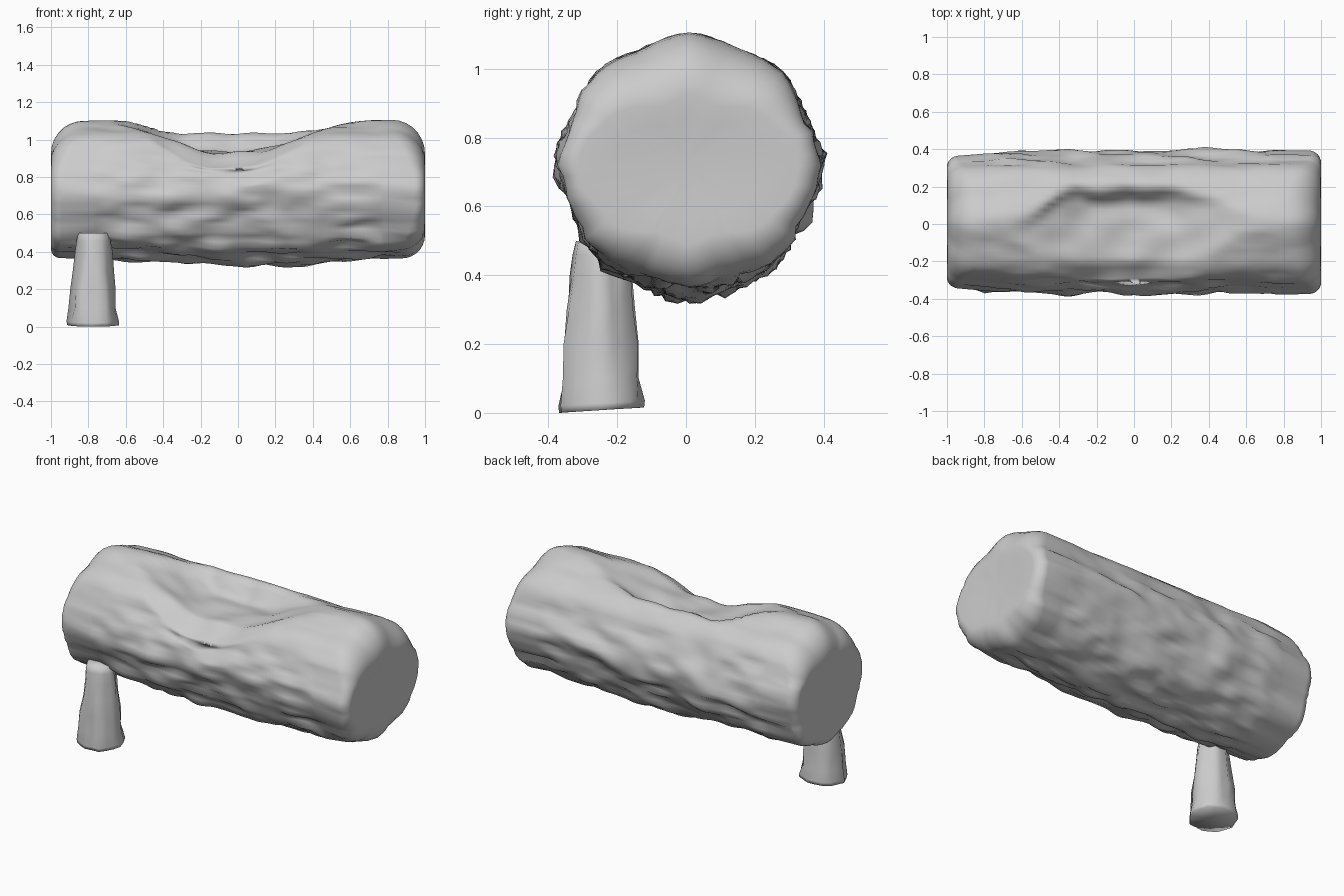
import bpy, bmesh, math
from mathutils import Vector, noise

if "Cube" in bpy.data.objects:
    bpy.data.objects.remove(bpy.data.objects["Cube"])


def smoothstep(a, b, v):
    t = max(0.0, min(1.0, (v - a) / (b - a)))
    return t * t * (3 - 2 * t)


def soft_min(a, b, k):
    h = max(k - abs(a - b), 0) / k
    return min(a, b) - h * h * k / 4


def loft(name, rings, tip_a, tip_b):
    """Skin a list of point rings and close both ends with a fan."""
    bm = bmesh.new()
    rows = [[bm.verts.new(p) for p in ring] for ring in rings]
    n = len(rows[0])
    for a, b in zip(rows, rows[1:]):
        for i in range(n):
            j = (i + 1) % n
            bm.faces.new((a[i], a[j], b[j], b[i]))
    for row, tip in ((rows[0], tip_a), (rows[-1], tip_b)):
        c = bm.verts.new(tip)
        for i in range(n):
            bm.faces.new((row[i], row[(i + 1) % n], c))
    bmesh.ops.recalc_face_normals(bm, faces=bm.faces)
    me = bpy.data.meshes.new(name)
    bm.to_mesh(me)
    bm.free()
    me.polygons.foreach_set("use_smooth", [True] * len(me.polygons))
    ob = bpy.data.objects.new(name, me)
    bpy.context.collection.objects.link(ob)
    return ob


# Log: bark surface with softened ends and a hollowed seat on top
SIDES, CZ = 72, 0.72
ANGLES = [2 * math.pi * i / SIDES for i in range(SIDES)]


def log_point(x, th, shrink):
    c, s = math.cos(th), math.sin(th)
    rough = (0.3 + 0.7 * smoothstep(0.75, 0.2, s)) * (1 - 0.6 * smoothstep(0.7, 1.0, abs(x)))
    big = noise.noise(Vector((x * 1.8, c * 2.6, s * 2.6)))
    fine = noise.noise(Vector((x * 4.5 + 7, c * 6.5, s * 6.5)))
    chip = noise.noise(Vector((x * 7 + 3, c * 13, s * 13)))
    r = 0.367 + 0.006 * s + rough * (0.018 * big + 0.032 * fine + 0.016 * chip)
    r += 0.009 * math.cos(8 * th)
    r -= 0.012 * smoothstep(-0.7, -1, s) * abs(x) ** 3
    r += 0.022 * smoothstep(-0.5, -1, s) * math.exp(-((x - 0.15) / 0.3) ** 2)
    r -= shrink
    y = r * c * (1 - 0.06 * smoothstep(0.6, 0.95, -x)) + 0.01
    z = CZ + r * s
    # seat hollow, open to the front, with a ragged ridge at the back
    dip = math.exp(-(abs(x + 0.04) / 0.47) ** 2.6)
    if s > 0 and dip > 0.01:
        edge = 0.18 + 0.06 * noise.noise(Vector((x * 4, 3, 1))) - 0.5 * max(0, -0.3 - x)
        front = 1 - smoothstep(edge - 0.07, edge + 0.04, y)
        floor = 1.11 - dip * (0.18 * front + 0.055 * (1 - front))
        floor += dip * 0.03 * noise.noise(Vector((x * 5, y * 9, 5)))
        floor -= dip * 0.85 * max(0, -0.2 - y)
        z = soft_min(z, floor, 0.04 * dip)
    return y, z


def round_depth(th, side):
    """How far the end rounding reaches: deep on top, tight at the sides."""
    s = math.sin(th)
    low = 0.05 if side < 0 else 0.13
    return 0.06 + 0.12 * smoothstep(0.2, 1, s) + (low - 0.06) * smoothstep(-0.2, -1, s)


def end_rings(side):
    """Rings running from the cap centre out to the log body."""
    rings = []
    for k in (0.35, 0.7):
        ring = []
        for th in ANGLES:
            y, z = log_point(side, th, round_depth(th, side))
            ring.append((side * 0.992, y * k, CZ + (z - CZ) * k))
        rings.append(ring)
    for t in range(8):
        u = math.pi / 2 * (1 - t / 7)
        ring = []
        for th in ANGLES:
            a = round_depth(th, side)
            x = side * (1 - a * (1 - math.sin(u)))
            ring.append((x, *log_point(x, th, a * (1 - math.cos(u)))))
        rings.append(ring)
    return rings


STEPS = 72
body = [[(x, *log_point(x, th, 0)) for th in ANGLES]
        for x in (-0.78 + 1.56 * i / STEPS for i in range(STEPS + 1))]
loft("log", end_rings(-1) + body + end_rings(1)[::-1],
     (-0.99, 0, CZ), (0.985, 0, CZ))

# Leg: flared, lobed stump with an uneven foot
LEG = 18
PROFILE = [(0.0, 0.128), (0.02, 0.13), (0.1, 0.117), (0.2, 0.113),
           (0.3, 0.1), (0.4, 0.09), (0.46, 0.083), (0.5, 0.074)]
LX, LY = -0.774, -0.248
leg_rings = []
for z, r in PROFILE:
    ring = []
    for i in range(LEG):
        th = 2 * math.pi * i / LEG
        c, s = math.cos(th), math.sin(th)
        k = r * (0.98 + 0.2 * noise.noise(Vector((c * 4, s * 4, z * 4))) + 0.04 * math.cos(6 * th))
        ring.append((LX + k * c * 1.06, LY + k * s, z + 0.008 * (1 + s) * (z < 0.03)))
    leg_rings.append(ring)
loft("leg", leg_rings, (LX, LY, 0.015), (LX, LY, 0.5))
